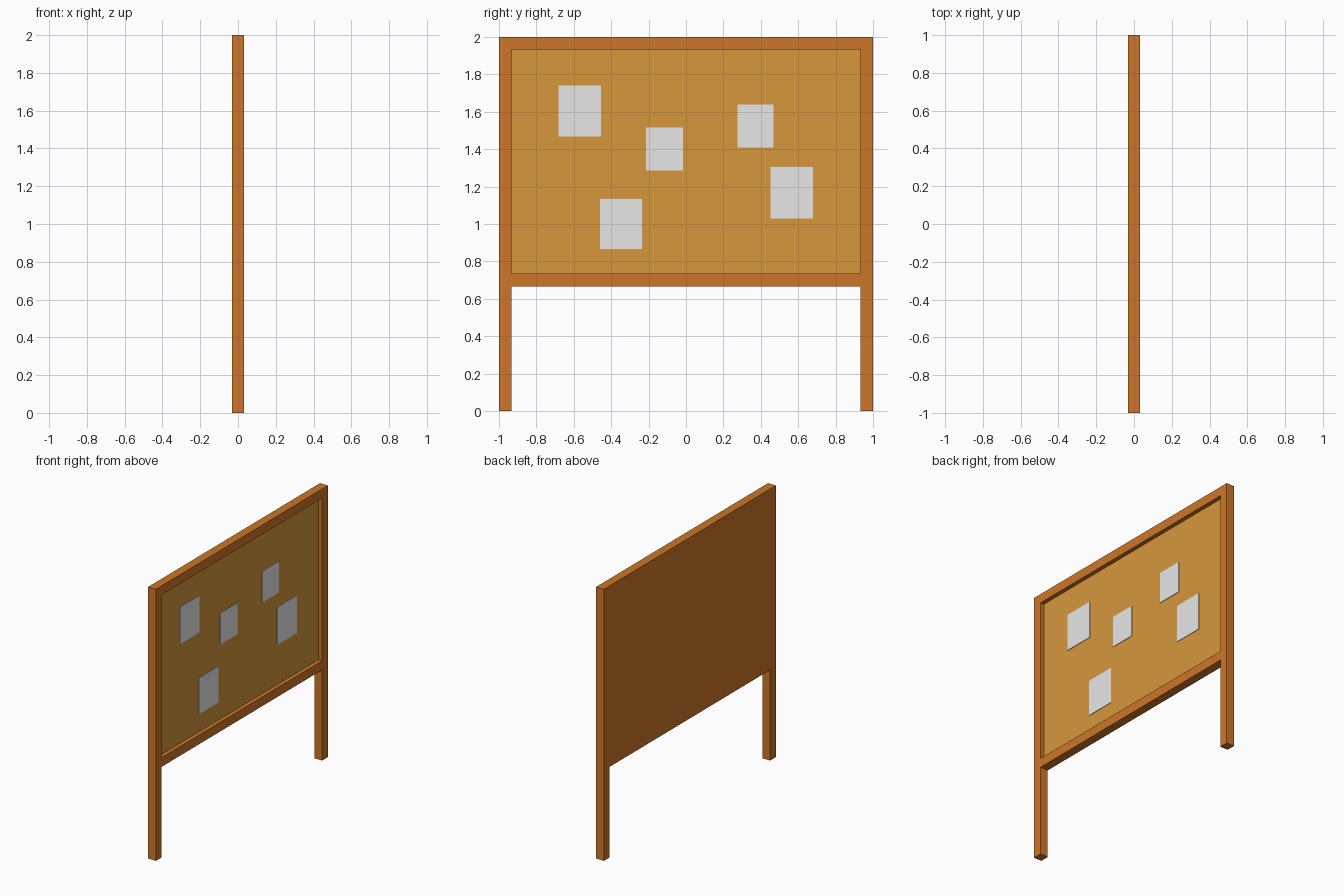
import bpy
import bmesh

cube = bpy.data.objects.get("Cube")
if cube:
    bpy.data.objects.remove(cube, do_unlink=True)


def material(name, color):
    m = bpy.data.materials.new(name)
    m.use_nodes = True
    m.diffuse_color = color
    m.node_tree.nodes["Principled BSDF"].inputs["Base Color"].default_value = color
    return m


wood = material("warm wood", (0.61, 0.18, 0.021, 1))
cork = material("cork", (0.67, 0.31, 0.045, 1))
paper = material("paper", (0.8, 0.8, 0.8, 1))


def prism(name, outline, x0, x1, mat):
    """Extrude a (y, z) outline from x0 to x1."""
    bm = bmesh.new()
    face = bm.faces.new([bm.verts.new((x0, y, z)) for y, z in outline])
    side = bmesh.ops.extrude_face_region(bm, geom=[face])["geom"]
    bmesh.ops.translate(bm, vec=(x1 - x0, 0, 0),
                        verts=[v for v in side if isinstance(v, bmesh.types.BMVert)])
    bmesh.ops.recalc_face_normals(bm, faces=bm.faces)
    mesh = bpy.data.meshes.new(name)
    bm.to_mesh(mesh)
    bm.free()
    mesh.materials.append(mat)
    obj = bpy.data.objects.new(name, mesh)
    bpy.context.collection.objects.link(obj)
    return obj


def rect(y0, y1, z0, z1):
    return [(y0, z0), (y1, z0), (y1, z1), (y0, z1)]


HALF, INNER = 0.032, 0.933      # half thickness, inner edge of the posts
RAIL, SILL, HEAD = 0.667, 0.735, 1.933
BOARD = 0.002                   # x of the cork surface

# Frame, solid back and both legs as one piece
half = [(INNER, RAIL), (INNER, 0), (1, 0), (1, 2)]
frame = prism("frame_and_legs", half + [(-y, z) for y, z in reversed(half)],
              -HALF, HALF, wood)

# Recess for the pin board
opening = rect(-INNER, INNER, SILL, HEAD)
cutter = prism("recess_cutter", opening, BOARD - 0.005, 0.1, wood)
cutter.hide_render = True
recess = frame.modifiers.new("recess", "BOOLEAN")
recess.operation = "DIFFERENCE"
recess.solver = "EXACT"
recess.object = cutter
bpy.context.view_layer.objects.active = frame
bpy.ops.object.modifier_apply(modifier=recess.name)
bpy.data.objects.remove(cutter, do_unlink=True)

# Cork sheet
prism("cork_board", opening, BOARD - 0.005, BOARD, cork)

# Pinned notes: centre y, centre z, width, height
notes = [(-0.568, 1.603, 0.226, 0.273), (-0.115, 1.4, 0.196, 0.23),
         (0.372, 1.523, 0.193, 0.23), (0.565, 1.168, 0.226, 0.276),
         (-0.347, 1.0, 0.226, 0.267)]
for i, (y, z, w, h) in enumerate(notes, 1):
    prism(f"note_{i}", rect(y - w / 2, y + w / 2, z - h / 2, z + h / 2),
          BOARD, BOARD + 0.004, paper)
